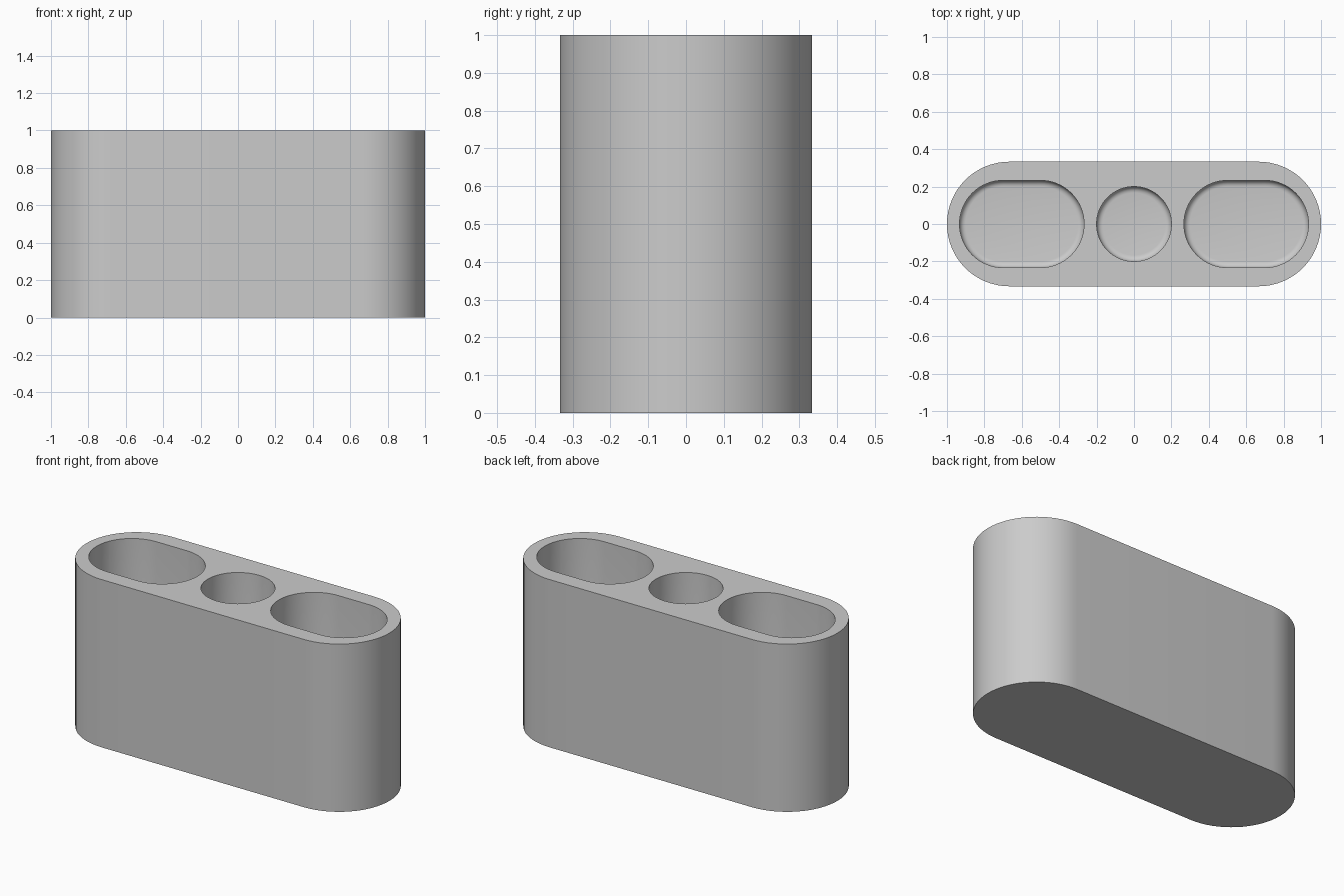
import bpy
import bmesh
from math import pi, sin, cos, radians

if "Cube" in bpy.data.objects:
    bpy.data.objects.remove(bpy.data.objects["Cube"], do_unlink=True)

grey = bpy.data.materials.new("plain grey")
grey.use_nodes = True
colour = (0.6, 0.6, 0.6, 1)
grey.diffuse_color = colour
grey.node_tree.nodes["Principled BSDF"].inputs["Base Color"].default_value = colour

ARC = 32  # segments in each rounded end


def stadium(bm, cx, half, radius, z):
    """Ring of vertices: two half circles joined by straight sides."""
    ring = []
    for side in (1, -1):
        start = -pi / 2 if side > 0 else pi / 2
        for i in range(ARC + 1):
            if half == 0 and i == ARC:
                continue
            a = start + pi * i / ARC
            ring.append(bm.verts.new((cx + side * half + radius * cos(a),
                                      radius * sin(a), z)))
    return ring


def loft(name, cx, half, sections):
    """Closed solid through (radius, height) sections, bottom to top."""
    bm = bmesh.new()
    rings = [stadium(bm, cx, half, r, z) for r, z in sections]
    bm.faces.new(rings[0][::-1])
    bm.faces.new(rings[-1])
    for low, high in zip(rings, rings[1:]):
        for i in range(len(low)):
            j = (i + 1) % len(low)
            bm.faces.new((low[i], low[j], high[j], high[i]))
    mesh = bpy.data.meshes.new(name)
    bm.to_mesh(mesh)
    bm.free()
    mesh.materials.append(grey)
    obj = bpy.data.objects.new(name, mesh)
    bpy.context.collection.objects.link(obj)
    return obj


def pocket(name, cx, half, radius, floor=0.067, fillet=0.033, steps=5):
    """Cutter with a rounded edge around the floor."""
    sections = []
    for i in range(steps + 1):
        a = pi / 2 * i / steps
        sections.append((radius - fillet * (1 - sin(a)),
                         floor + fillet * (1 - cos(a))))
    sections.append((radius, 1.1))
    cutter = loft(name, cx, half, sections)
    cutter.hide_render = True
    return cutter


# Solid outer block with rounded ends
holder = loft("holder_body", 0, 0.667, [(0.333, 0), (0.333, 1)])

# Two long end pockets and a round middle pocket
cutters = [pocket("left_pocket", 0.6, 0.1, 0.233),
           pocket("right_pocket", -0.6, 0.1, 0.233),
           pocket("middle_pocket", 0, 0, 0.2)]

bpy.ops.object.select_all(action="DESELECT")
holder.select_set(True)
bpy.context.view_layer.objects.active = holder
for cutter in cutters:
    cut = holder.modifiers.new(cutter.name, "BOOLEAN")
    cut.operation = "DIFFERENCE"
    cut.solver = "EXACT"
    cut.object = cutter
    bpy.ops.object.modifier_apply(modifier=cut.name)
    bpy.data.objects.remove(cutter, do_unlink=True)

bpy.ops.object.shade_smooth_by_angle(angle=radians(30))
